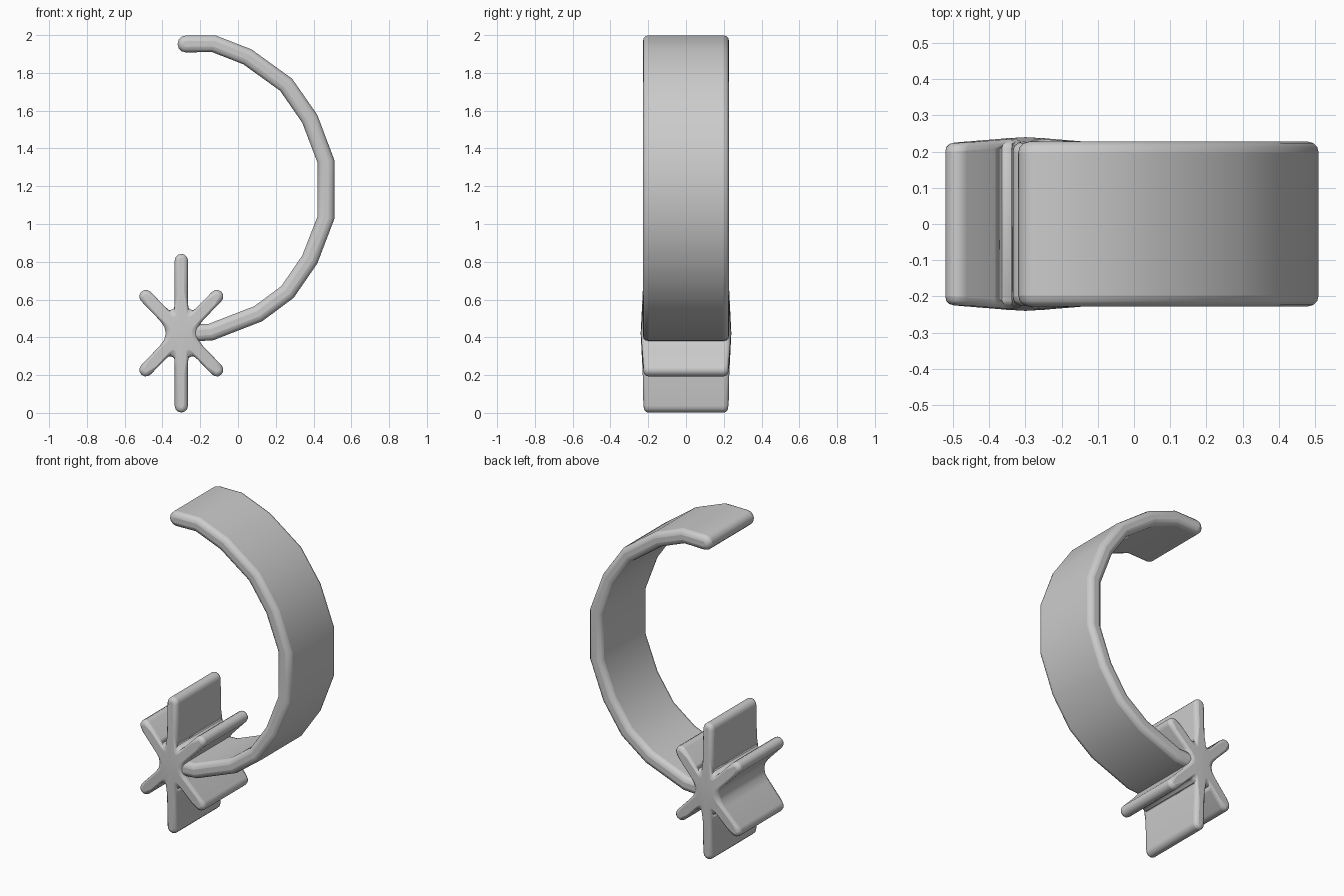
import bpy, bmesh, math
from mathutils import Vector

old = bpy.data.objects.get("Cube")
if old:
    bpy.data.objects.remove(old, do_unlink=True)

grey = bpy.data.materials.new("plain grey")
grey.use_nodes = True
colour = (0.6, 0.6, 0.6, 1)
grey.diffuse_color = colour
grey.node_tree.nodes["Principled BSDF"].inputs["Base Color"].default_value = colour


def extruded(name, polygons, half_depth, rim):
    """Extrude flat x-z polygons both ways along y and round the rims."""
    bm = bmesh.new()
    for poly in polygons:
        bm.faces.new([bm.verts.new((p.x, -half_depth(p), p.y)) for p in poly])
    bmesh.ops.remove_doubles(bm, verts=bm.verts, dist=0.0005)
    moved = bmesh.ops.extrude_face_region(bm, geom=bm.faces[:], use_keep_orig=True)["geom"]
    for item in moved:
        if isinstance(item, bmesh.types.BMVert):
            item.co.y *= -1
    bmesh.ops.recalc_face_normals(bm, faces=bm.faces)
    mesh = bpy.data.meshes.new(name)
    bm.to_mesh(mesh)
    bm.free()
    mesh.materials.append(grey)
    obj = bpy.data.objects.new(name, mesh)
    bpy.context.collection.objects.link(obj)
    bevel = obj.modifiers.new("rounded rims", "BEVEL")
    bevel.width = rim
    bevel.segments = 3
    bevel.limit_method = "ANGLE"
    bevel.angle_limit = math.radians(60)
    bevel.use_clamp_overlap = False
    bpy.ops.object.select_all(action="DESELECT")
    obj.select_set(True)
    bpy.context.view_layer.objects.active = obj
    bpy.ops.object.shade_smooth_by_angle(angle=math.radians(50))
    return obj


def arc(centre, radius, direction, steps=6):
    """Half circle around a tip, from its right side to its left side."""
    return [centre + radius * Vector((math.cos(a), math.sin(a)))
            for a in (direction - math.pi / 2 + math.pi * i / steps for i in range(steps + 1))]


# Curved band: a ribbon of even thickness along a centre line
path = [Vector(p) for p in (
    (-0.275, 1.953), (-0.13, 1.955), (0.05, 1.885), (0.255, 1.737), (0.38, 1.557),
    (0.466, 1.33), (0.466, 1.035), (0.38, 0.812), (0.262, 0.64), (0.107, 0.525),
    (-0.143, 0.428), (-0.29, 0.42))]
half = 0.045
pairs = []
for i, p in enumerate(path):
    along = (path[min(i + 1, len(path) - 1)] - path[max(i - 1, 0)]).normalized()
    side = Vector((-along.y, along.x)) * half
    pairs.append((p + side, p - side))
band = [[a[0], b[0], b[1], a[1]] for a, b in zip(pairs, pairs[1:])]
start = path[0] - path[1]
band.append(arc(path[0], half, math.atan2(start.y, start.x)))
# Make the tip meet the ribbon's first pair exactly
band[-1][0], band[-1][-1] = pairs[0]
extruded("curved_band", band, lambda p: 0.228, 0.03)

# Six-armed star with filleted valleys and a slightly domed hub
centre = Vector((-0.3, 0.422))
arm_half = 0.035
arms = [(math.radians(a), r) for a, r in
        ((46, 0.27), (90, 0.385), (134, 0.27), (226, 0.27), (270, 0.385), (314, 0.27))]


def on_arm(angle, reach, offset):
    u = Vector((math.cos(angle), math.sin(angle)))
    return centre + u * reach + Vector((-u.y, u.x)) * offset


star, hub_ring = [], []
for i, (angle, reach) in enumerate(arms):
    before, after = arms[i - 1][0], arms[(i + 1) % len(arms)][0]
    gap_before = (angle - before) % math.tau
    gap_after = (after - angle) % math.tau
    root = lambda gap: 0.16 if gap < 1 else 0.13
    right = on_arm(angle, root(gap_before), -arm_half)
    left = on_arm(angle, root(gap_after), arm_half)
    star.append([right] + arc(on_arm(angle, reach, 0), arm_half, angle) + [left])
    # Quadratic fillet from this arm to the next
    goal = on_arm(after, root(gap_after), -arm_half)
    meet = on_arm(angle + gap_after / 2, arm_half / math.sin(gap_after / 2), 0)
    hub_ring += [right, left]
    for k in range(1, 4):
        t = k / 4
        hub_ring.append(left * (1 - t) ** 2 + meet * 2 * t * (1 - t) + goal * t * t)
for a, b in zip(hub_ring, hub_ring[1:] + hub_ring[:1]):
    star.append([centre, a, b])


def domed(p):
    return 0.24 - 0.017 * min((p - centre).length / 0.3, 1)


extruded("star_knob", star, domed, 0.022)
